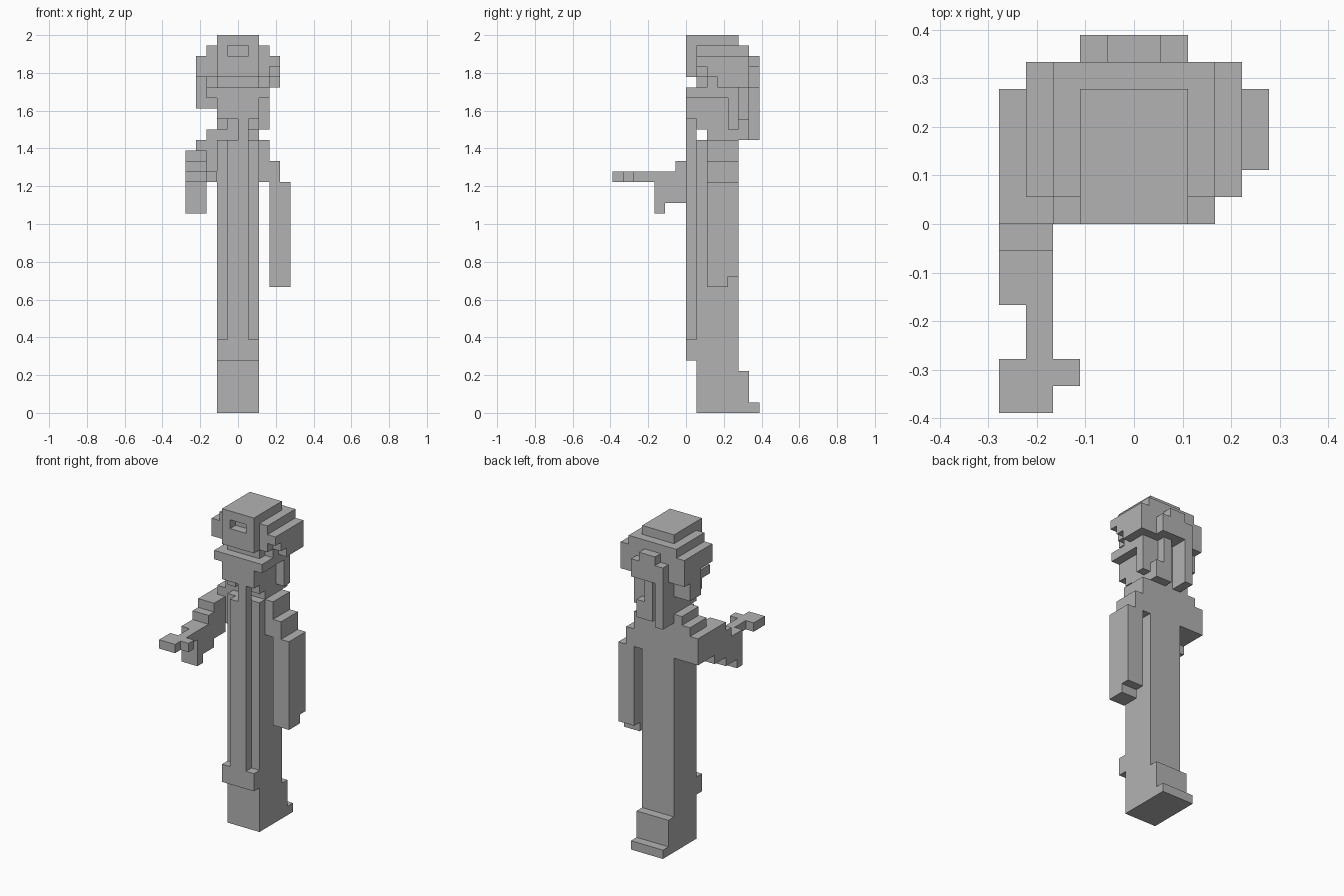
import bpy
import bmesh
from mathutils import Vector

UNIT = 2 / 36   # one block edge
GREY = (0.45, 0.45, 0.45, 1)

if "Cube" in bpy.data.objects:
    bpy.data.objects.remove(bpy.data.objects["Cube"], do_unlink=True)

material = bpy.data.materials.new("plain grey")
material.use_nodes = True
material.diffuse_color = GREY
material.node_tree.nodes["Principled BSDF"].inputs["Base Color"].default_value = GREY

parts = {}      # part name -> set of block cells
taken = set()   # every occupied cell


def block(part, x, y, z, mirror=False):
    """Fill a box of cells given as (from, to) ranges."""
    cells = parts.setdefault(part, set())
    spans = [x, (-x[1], -x[0])] if mirror else [x]
    for span in spans:
        for i in range(*span):
            for j in range(*y):
                for k in range(*z):
                    if (i, j, k) not in taken:
                        taken.add((i, j, k))
                        cells.add((i, j, k))


full = (-2, 2)

# Robe: base, stepped heel, front hem, trunk and raised front panel
block("robe", full, (1, 5), (0, 26))
block("robe_heel", full, (5, 6), (0, 4))
block("robe_heel", full, (6, 7), (0, 1))
block("robe_hem", full, (0, 1), (5, 7))
block("front_panel", (-1, 1), (0, 1), (7, 26))

# Hanging arm on the left
block("left_shoulder", (2, 3), (2, 5), (22, 26))
block("left_shoulder", (3, 4), (2, 5), (22, 24))
block("left_arm", (3, 5), (2, 4), (12, 22))
block("left_arm", (3, 5), (4, 5), (13, 22))

# Raised arm on the right
block("right_shoulder", (-3, -2), (2, 5), (22, 27))
block("right_shoulder", (-4, -3), (2, 5), (22, 26))
block("right_arm", (-5, -3), (0, 2), (21, 25))
block("right_arm", (-5, -3), (2, 5), (22, 25))
block("right_forearm", (-5, -3), (-1, 0), (20, 24))
block("right_forearm", (-5, -3), (-2, -1), (20, 23))
block("right_forearm", (-5, -3), (-3, -2), (19, 23))
block("right_hand", (-4, -3), (-5, -3), (22, 23))
block("right_hand", (-5, -3), (-7, -5), (22, 23))
block("right_thumb", (-3, -2), (-6, -5), (22, 23))

# Neck, chin and face
block("neck", full, (2, 5), (26, 28))
block("chin", (-2, -1), (1, 2), (27, 28))
block("chin", (0, 2), (1, 2), (27, 28))
block("chin_tuft", (0, 1), (0, 1), (26, 28))
block("jaw", full, (0, 5), (28, 30))
block("cheek_band", (-3, 3), (0, 4), (30, 31))
block("face", full, (1, 5), (30, 36))
block("brow", full, (0, 1), (32, 34))

# Hair cap with a notched fringe
block("fringe", (1, 2), (0, 1), (34, 35), mirror=True)
block("fringe", full, (0, 1), (35, 36))
block("hair_cap", (-3, 3), (1, 6), (32, 35))
block("hair_cap", (-3, 3), (2, 6), (31, 32))
block("hair_cap", (2, 3), (4, 5), (30, 31), mirror=True)

# Side hair, stepping back as it falls
block("left_hair", (3, 4), (1, 6), (33, 34))
block("left_hair", (3, 4), (2, 6), (32, 33))
block("left_hair", (3, 4), (3, 6), (31, 32))
block("left_hair", (2, 3), (4, 5), (27, 30))
block("right_hair", (-4, -3), (1, 6), (32, 34))
block("right_hair", (-4, -3), (3, 6), (31, 32))
block("right_hair", (-4, -2), (3, 5), (29, 31))

# Back hair and hanging locks
block("back_hair", (-1, 1), (6, 7), (32, 34))
block("back_hair", full, (6, 7), (31, 33))
block("back_locks", (-2, -1), (5, 7), (26, 32))
block("back_locks", (0, 1), (5, 6), (26, 32))
block("back_locks", (1, 2), (5, 6), (26, 28))

# Mesh each part from the exposed sides of its cells
AXES = [Vector(v) for v in ((1, 0, 0), (0, 1, 0), (0, 0, 1))]
for name, cells in parts.items():
    bm = bmesh.new()
    for cell in sorted(cells):
        centre = Vector(cell) + Vector((0.5, 0.5, 0.5))
        for a in range(3):
            for sign in (-1, 1):
                normal = AXES[a] * sign
                if tuple(int(c) for c in Vector(cell) + normal) in taken:
                    continue
                u, v = AXES[(a + 1) % 3], AXES[(a + 2) % 3] * sign
                middle = centre + normal / 2
                corners = [middle + (u * s + v * t) / 2
                           for s, t in ((-1, -1), (1, -1), (1, 1), (-1, 1))]
                bm.faces.new([bm.verts.new(c * UNIT) for c in corners])
    bmesh.ops.remove_doubles(bm, verts=bm.verts, dist=UNIT / 100)
    bmesh.ops.dissolve_limit(bm, angle_limit=0.01, verts=bm.verts, edges=bm.edges)
    mesh = bpy.data.meshes.new(name)
    bm.to_mesh(mesh)
    bm.free()
    mesh.materials.append(material)
    bpy.context.collection.objects.link(bpy.data.objects.new(name, mesh))
